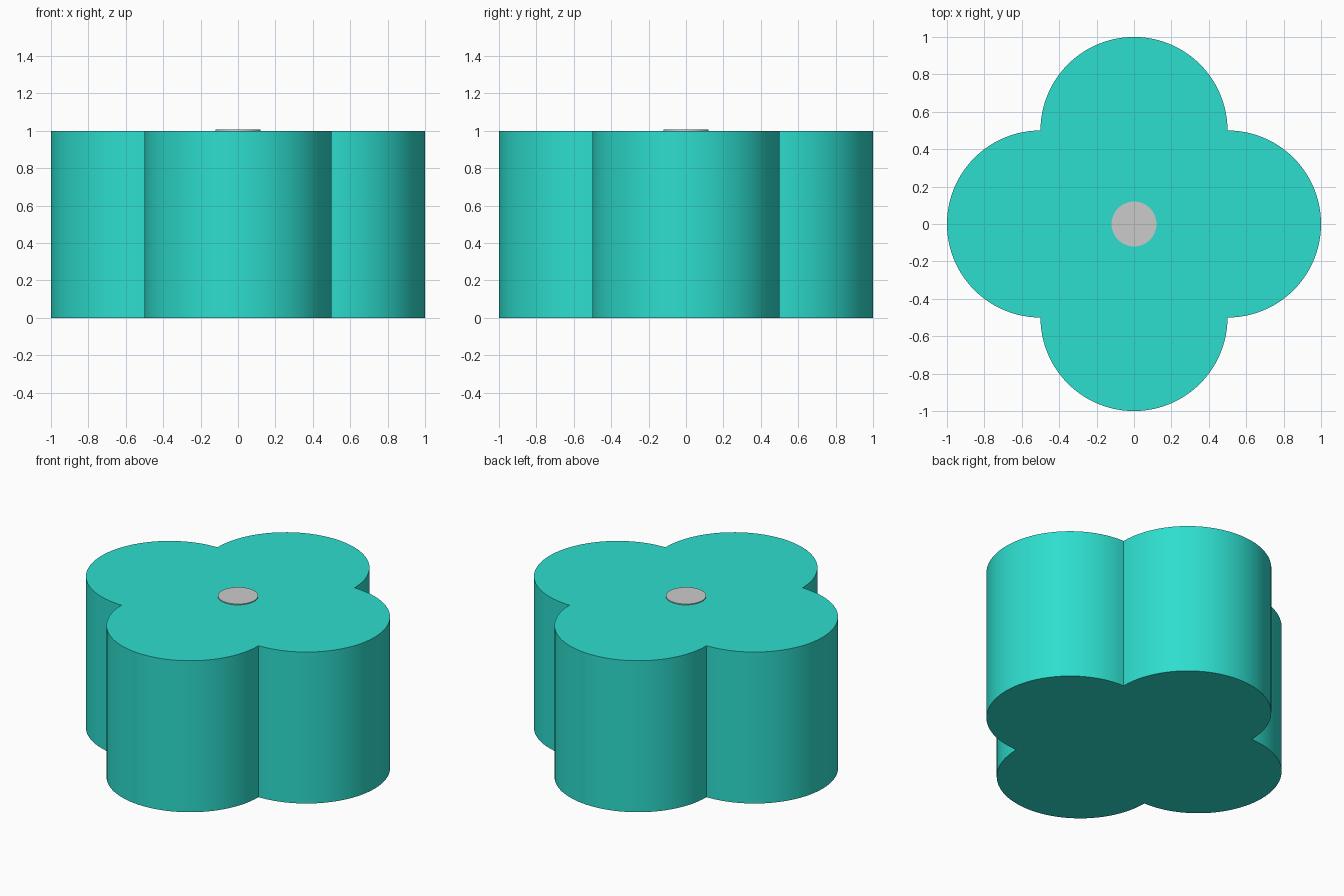
import bpy
import bmesh
from math import sin, cos, pi

if "Cube" in bpy.data.objects:
    bpy.data.objects.remove(bpy.data.objects["Cube"])

STEPS = 48  # segments per half-round lobe


def extruded(name, outline, z0, z1):
    """Solid prism from a closed 2D outline."""
    bm = bmesh.new()
    face = bm.faces.new([bm.verts.new((x, y, z0)) for x, y in outline])
    top = bmesh.ops.extrude_face_region(bm, geom=[face])["geom"]
    verts = [g for g in top if isinstance(g, bmesh.types.BMVert)]
    bmesh.ops.translate(bm, verts=verts, vec=(0, 0, z1 - z0))
    bmesh.ops.recalc_face_normals(bm, faces=bm.faces)
    mesh = bpy.data.meshes.new(name)
    bm.to_mesh(mesh)
    bm.free()
    obj = bpy.data.objects.new(name, mesh)
    bpy.context.collection.objects.link(obj)
    bpy.ops.object.select_all(action="DESELECT")
    obj.select_set(True)
    bpy.context.view_layer.objects.active = obj
    bpy.ops.object.shade_smooth_by_angle(angle=pi / 6)
    return obj


# Four-lobed body: one half circle per side, meeting at the inner corners
outline = []
for k in range(4):
    turn = k * pi / 2
    for i in range(STEPS):
        a = turn - pi / 2 + pi * i / STEPS
        outline.append((0.5 * (cos(turn) + cos(a)), 0.5 * (sin(turn) + sin(a))))
body = extruded("clover_body", outline, 0, 1)

teal = bpy.data.materials.new("teal")
teal.diffuse_color = (0.027, 0.73, 0.62, 1)
teal.use_nodes = True
teal.node_tree.nodes["Principled BSDF"].inputs["Base Color"].default_value = teal.diffuse_color
body.data.materials.append(teal)

# Thin grey disc on top
disc = [(0.12 * cos(2 * pi * i / 48), 0.12 * sin(2 * pi * i / 48)) for i in range(48)]
extruded("centre_disc", disc, 1, 1.006)
